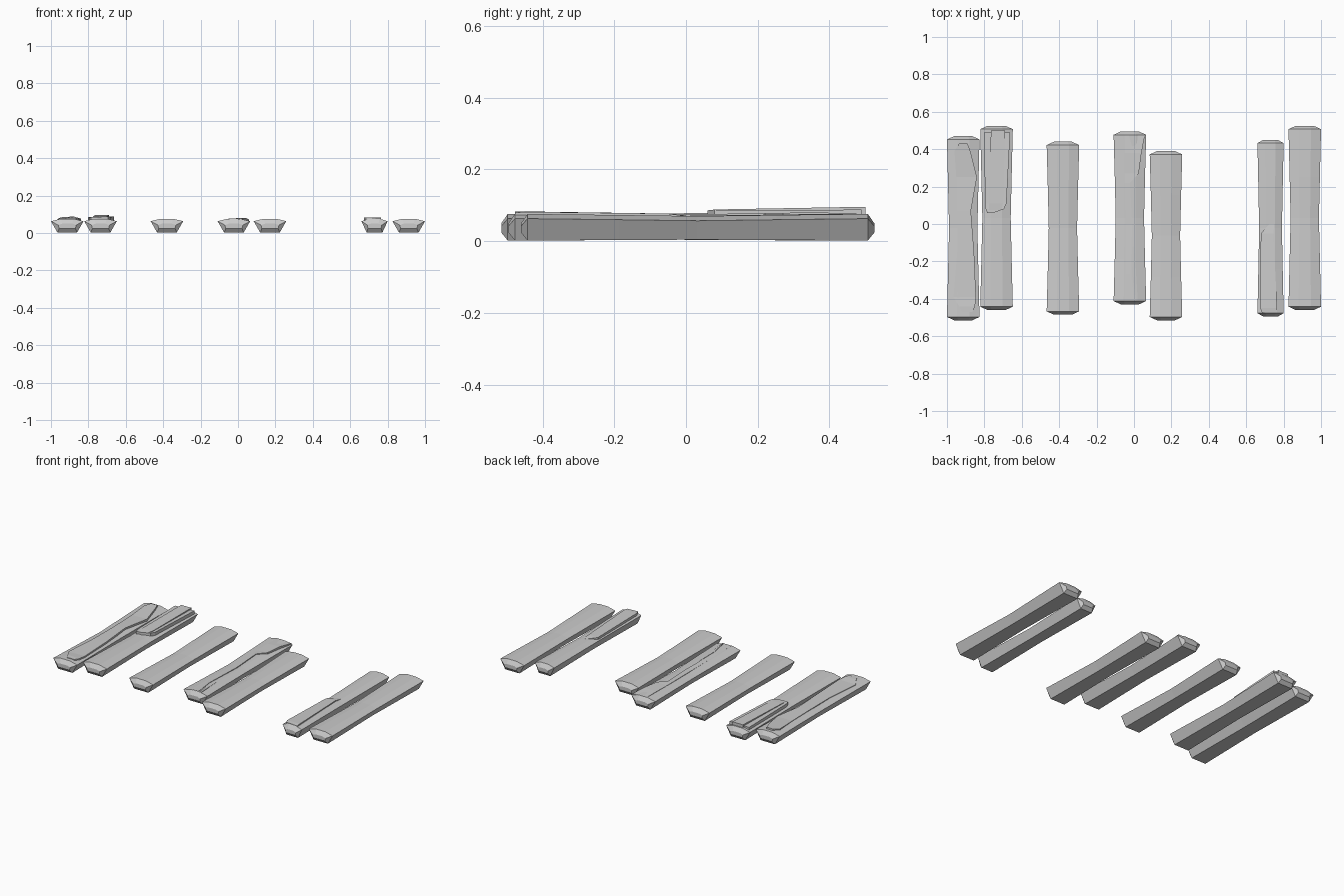
import bpy, bmesh


def make_object(name, bm):
    bmesh.ops.recalc_face_normals(bm, faces=bm.faces)
    mesh = bpy.data.meshes.new(name)
    bm.to_mesh(mesh)
    bm.free()
    obj = bpy.data.objects.new(name, mesh)
    bpy.context.collection.objects.link(obj)
    return obj


def plank(name, x0, x1, y0, y1, lift=0.0):
    """Waisted plank lofted along y, with blunt pointed ends."""
    cx, h = (x0 + x1) / 2, (x1 - x0) / 2
    full = [(-0.6, 0.002), (0.6, 0.002), (1, 0.063), (0.38, 0.076),
            (-0.38, 0.076), (-1, 0.063)]
    tip = [(-0.5, 0.024), (0.5, 0.024), (0.55, 0.042), (0.3, 0.05),
           (-0.3, 0.05), (-0.55, 0.042)]
    mid = (y0 + y1) / 2
    # station: y, section, width scale, top sag, front lift
    stations = [(y0, tip, 1, 0, 0), (y0 + 0.018, full, 1, 0, lift),
                (mid - 0.22, full, 0.93, 0.003, lift * 0.5),
                (mid, full, 0.87, 0.006, 0),
                (mid + 0.22, full, 0.93, 0.003, 0),
                (y1 - 0.018, full, 1, 0, 0), (y1, tip, 1, 0, 0)]
    bm = bmesh.new()
    rings = []
    for y, section, s, sag, up in stations:
        ring = []
        for px, pz in section:
            z = pz - sag + up if pz > 0.01 else pz + sag * 0.4
            if y in (y0, y1):
                z = pz
            ring.append(bm.verts.new((cx + px * h * s, y, z)))
        rings.append(ring)
    for a, b in zip(rings, rings[1:]):
        for i in range(6):
            j = (i + 1) % 6
            bm.faces.new((a[i], a[j], b[j], b[i]))
    bm.faces.new(rings[0])
    bm.faces.new(rings[-1])
    return make_object(name, bm)


def splinter(name, strip, base=0.055):
    """Raised layer: strip rows are (y, left x, left z, right x, right z)."""
    bm = bmesh.new()
    rows = []
    for y, xl, zl, xr, zr in strip:
        rows.append([bm.verts.new(p) for p in (
            (xl, y, base), (xl, y, zl), (xr, y, zr), (xr, y, base))])
    for a, b in zip(rows, rows[1:]):
        for i in range(4):
            j = (i + 1) % 4
            bm.faces.new((a[i], a[j], b[j], b[i]))
    bm.faces.new(rows[0])
    bm.faces.new(rows[-1])
    return make_object(name, bm)


# Seven planks
layout = [(-1.0, -0.826, -0.515, 0.47, 0), (-0.822, -0.648, -0.46, 0.525, 0),
          (-0.467, -0.293, -0.485, 0.44, 0), (-0.109, 0.065, -0.43, 0.495, 0),
          (0.084, 0.258, -0.515, 0.39, 0), (0.66, 0.80, -0.495, 0.45, 0),
          (0.826, 1.0, -0.46, 0.525, 0)]
for n, args in enumerate(layout):
    plank(f"plank_{n + 1}", *args)

# Worn top layer on the first plank
splinter("worn_layer", [
    (-0.47, -0.92, 0.079, -0.865, 0.079), (-0.44, -0.935, 0.081, -0.85, 0.077),
    (-0.39, -0.965, 0.074, -0.845, 0.076), (-0.15, -0.945, 0.075, -0.855, 0.076),
    (0.07, -0.945, 0.074, -0.872, 0.079), (0.25, -0.95, 0.075, -0.84, 0.077),
    (0.39, -0.96, 0.079, -0.875, 0.087), (0.43, -0.935, 0.086, -0.89, 0.087)])

# Thick split slab on the second plank
splinter("split_slab", [
    (0.06, -0.785, 0.084, -0.75, 0.086), (0.08, -0.793, 0.084, -0.695, 0.088),
    (0.11, -0.795, 0.084, -0.682, 0.086), (0.49, -0.803, 0.084, -0.662, 0.088)])
splinter("slab_crown", [
    (0.075, -0.775, 0.085, -0.71, 0.088), (0.11, -0.775, 0.088, -0.70, 0.089),
    (0.5, -0.765, 0.095, -0.69, 0.096)])

# Cracked layer on the fourth plank
splinter("cracked_layer", [
    (-0.41, -0.045, 0.077, 0.0, 0.078), (-0.27, -0.045, 0.074, -0.018, 0.077),
    (0.0, -0.045, 0.072, -0.01, 0.075), (0.22, -0.05, 0.075, -0.022, 0.078),
    (0.27, -0.05, 0.075, 0.025, 0.079), (0.38, -0.05, 0.077, 0.04, 0.081),
    (0.475, -0.05, 0.077, 0.058, 0.072)])
splinter("crack_sliver", [
    (-0.41, 0.012, 0.081, 0.02, 0.078), (-0.28, -0.01, 0.077, 0.012, 0.075),
    (-0.12, -0.008, 0.073, 0.002, 0.072)])

# Raised front half on the sixth plank
splinter("raised_half", [
    (-0.477, 0.685, 0.083, 0.765, 0.079), (-0.45, 0.675, 0.083, 0.765, 0.082),
    (-0.05, 0.678, 0.075, 0.745, 0.077), (0.0, 0.725, 0.072, 0.75, 0.07)])
